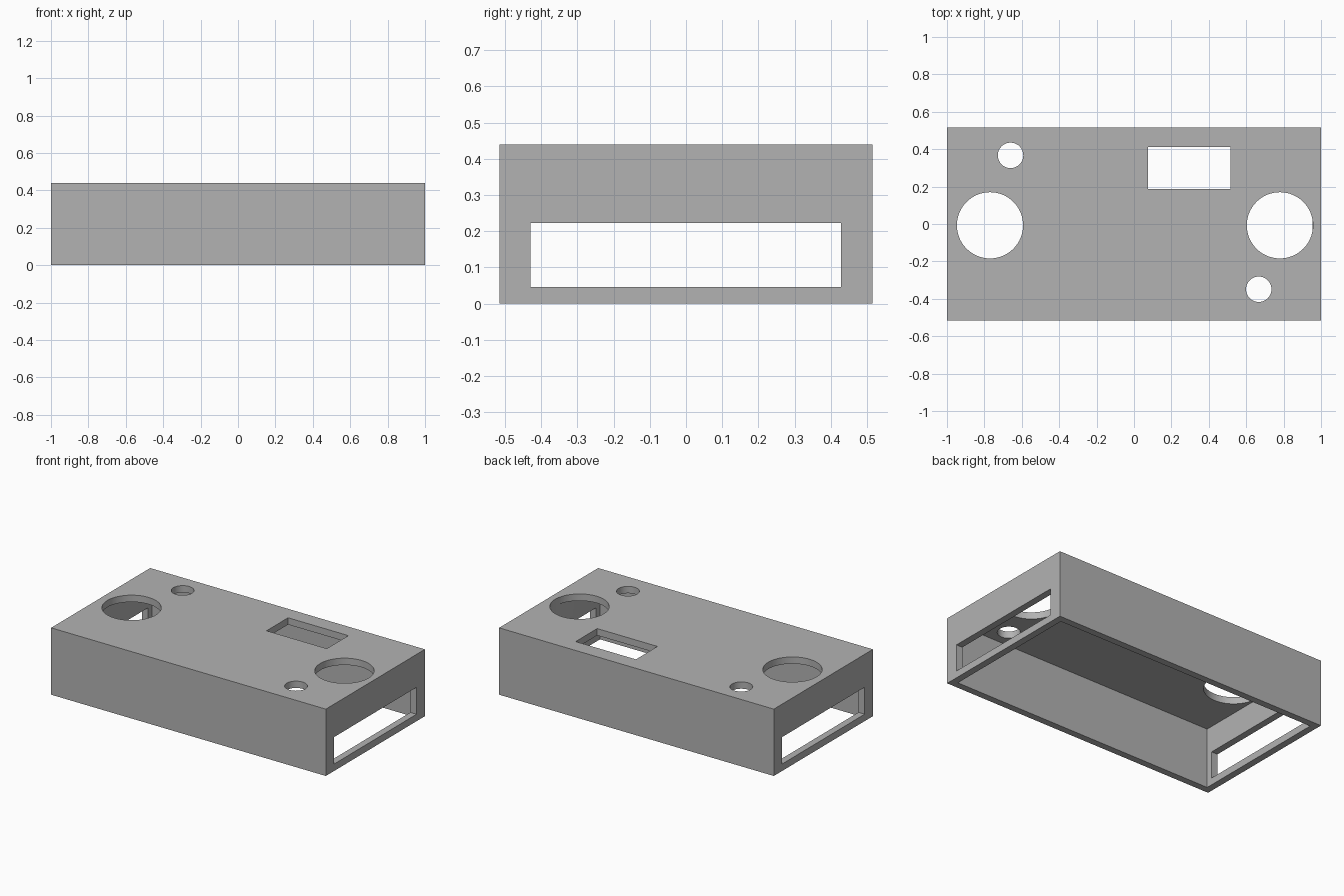
import bpy
import math

old = bpy.data.objects.get("Cube")
if old:
    bpy.data.objects.remove(old, do_unlink=True)

HALF_Y, HEIGHT, WALL = 0.515, 0.44, 0.045

grey = bpy.data.materials.new("plain grey")
grey.use_nodes = True
colour = (0.45, 0.45, 0.45, 1)
grey.diffuse_color = colour
grey.node_tree.nodes["Principled BSDF"].inputs["Base Color"].default_value = colour


def box(name, low, high):
    """Box between two opposite corners."""
    centre = [(a + b) / 2 for a, b in zip(low, high)]
    bpy.ops.mesh.primitive_cube_add(size=1, location=centre)
    ob = bpy.context.object
    ob.name = name
    ob.scale = [b - a for a, b in zip(low, high)]
    bpy.ops.object.transform_apply(location=True, rotation=False, scale=True)
    return ob


def drill(name, x, y, radius):
    """Upright cylinder that cuts a round hole in the top panel."""
    bpy.ops.mesh.primitive_cylinder_add(
        vertices=64, radius=radius, depth=0.3, location=(x, y, HEIGHT))
    ob = bpy.context.object
    ob.name = name
    return ob


def cut(target, cutter):
    """Subtract the cutter from the target, then remove the cutter."""
    cutter.hide_render = True
    bpy.context.view_layer.objects.active = target
    mod = target.modifiers.new("cut", "BOOLEAN")
    mod.operation = "DIFFERENCE"
    mod.solver = "EXACT"
    mod.object = cutter
    bpy.ops.object.modifier_apply(modifier=mod.name)
    bpy.data.objects.remove(cutter, do_unlink=True)


# Enclosure shell, hollow and open underneath
case = box("enclosure_shell", (-1, -HALF_Y, 0), (1, HALF_Y, HEIGHT))
case.data.materials.append(grey)
cut(case, box("cavity", (-1 + WALL, -HALF_Y + WALL, -0.1),
              (1 - WALL, HALF_Y - WALL, HEIGHT - WALL)))

# Long slot through both end walls
cut(case, box("end_slots", (-1.2, -0.43, 0.046), (1.2, 0.428, 0.223)))

# Rectangular window in the top panel
cut(case, box("top_window", (0.076, 0.188, 0.3), (0.515, 0.412, 0.6)))

# Two large and two small round holes in the top panel
for name, x, y, radius in (
        ("large_hole_right", -0.77, -0.007, 0.177),
        ("large_hole_left", 0.78, -0.007, 0.177),
        ("small_hole_back", -0.66, 0.367, 0.068),
        ("small_hole_front", 0.667, -0.349, 0.068)):
    cut(case, drill(name, x, y, radius))

# Round hole walls smooth, corners crisp
bpy.ops.object.select_all(action="DESELECT")
case.select_set(True)
bpy.context.view_layer.objects.active = case
bpy.ops.object.shade_smooth_by_angle(angle=math.radians(30))
